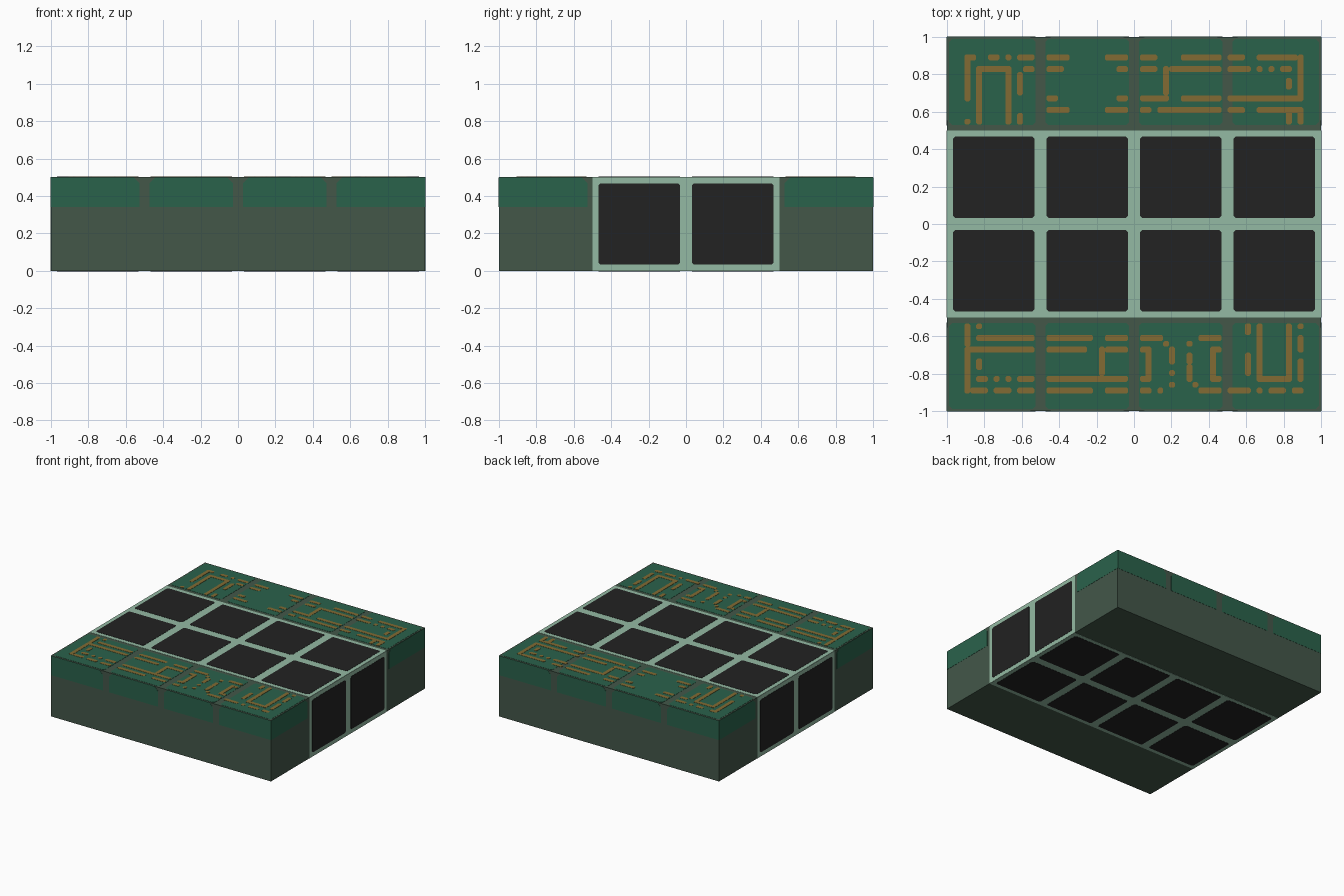
import bpy, bmesh
from mathutils import Matrix, Vector

if "Cube" in bpy.data.objects:
    bpy.data.objects.remove(bpy.data.objects["Cube"])


def material(name, r, g, b):
    lin = [(c / 255 / 12.92) if c < 11 else ((c / 255 + 0.055) / 1.055) ** 2.4 for c in (r, g, b)]
    m = bpy.data.materials.new(name)
    m.diffuse_color = (*lin, 1)
    m.use_nodes = True
    m.node_tree.nodes["Principled BSDF"].inputs["Base Color"].default_value = m.diffuse_color
    return m


BASE = material("grey green", 67, 87, 73)
GREEN = material("board green", 42, 98, 75)
PALE = material("pale green", 148, 186, 163)
BLACK = material("tile black", 34, 34, 34)
COPPER = material("trace copper", 130, 107, 51)


def frame(u, v, n, origin):
    """Matrix taking (u, v, height) on a face to world space."""
    m = Matrix((u, v, n)).transposed().to_4x4()
    m.translation = Vector(origin)
    return m


X, Y, Z = Vector((1, 0, 0)), Vector((0, 1, 0)), Vector((0, 0, 1))
TOP = frame(X, Y, Z, (0, 0, 0.5))
BOTTOM = frame(X, -Y, -Z, (0, 0, 0))
RIGHT = frame(Y, Z, X, (1, 0, 0))
LEFT = frame(-Y, Z, -X, (-1, 0, 0))
FRONT = frame(X, Z, -Y, (0, -1, 0))
BACK = frame(-X, Z, Y, (0, 1, 0))


def plate(bm, face, u0, u1, v0, v1, h, cut=(0, 0, 0, 0)):
    """Thin plate with chamfered corners (bl, br, tr, tl)."""
    pts = []
    for (u, v, du, dv), c in zip(((u0, v0, 1, 1), (u1, v0, -1, 1),
                                  (u1, v1, -1, -1), (u0, v1, 1, -1)), cut):
        if c == 0:
            pts.append((u, v))
        else:
            a, b = (u, v + dv * c), (u + du * c, v)
            pts += [a, b] if du == dv else [b, a]
    lo = [bm.verts.new(face @ Vector((u, v, -0.001))) for u, v in pts]
    hi = [bm.verts.new(face @ Vector((u, v, h))) for u, v in pts]
    bm.faces.new(hi)
    bm.faces.new(lo[::-1])
    for i in range(len(pts)):
        j = (i + 1) % len(pts)
        bm.faces.new((lo[i], lo[j], hi[j], hi[i]))


def finish(bm, name, mat):
    bmesh.ops.recalc_face_normals(bm, faces=bm.faces)
    me = bpy.data.meshes.new(name)
    bm.to_mesh(me)
    bm.free()
    me.materials.append(mat)
    bpy.context.collection.objects.link(bpy.data.objects.new(name, me))


# Solid slab body
bm = bmesh.new()
bmesh.ops.create_cube(bm, size=1, matrix=Matrix.Translation((0, 0, 0.25)) @ Matrix.Diagonal((2, 2, 0.5, 1)))
finish(bm, "slab_body", BASE)

# Pale band wrapped round the middle
bm = bmesh.new()
for f in (TOP, BOTTOM):
    plate(bm, f, -1, 1, -0.5, 0.5, 0.0015)
for f in (LEFT, RIGHT):
    plate(bm, f, -0.5, 0.5, 0, 0.5, 0.0015)
finish(bm, "pale_band", PALE)

# Black tiles set in the band
bm = bmesh.new()
c = (0.01,) * 4
for f in (TOP, BOTTOM):
    for i in range(4):
        for j in range(2):
            u, v = -1 + i * 0.5, -0.5 + j * 0.5
            plate(bm, f, u + 0.033, u + 0.467, v + 0.033, v + 0.467, 0.003, c)
for f in (LEFT, RIGHT):
    for u in (-0.5, 0):
        plate(bm, f, u + 0.033, u + 0.467, 0.033, 0.467, 0.003, c)
finish(bm, "black_tiles", BLACK)

# Green board panels on the top strips and upper edges of the sides
bm = bmesh.new()
k = 0.03
for i in range(4):
    u0 = -1 + i * 0.5
    a = u0 + (0.012 if i == 0 else 0.026)
    b = u0 + 0.5 - (0.012 if i == 3 else 0.026)
    for v0, v1 in ((-0.988, -0.53), (0.53, 0.988)):
        plate(bm, TOP, a, b, v0, v1, 0.0015, (0.015,) * 4)
    a = u0 + (0 if i == 0 else 0.027)
    b = u0 + 0.5 - (0 if i == 3 else 0.027)
    cut = (0, 0, 0 if i == 3 else k, 0 if i == 0 else k)
    for f in (FRONT, BACK):
        plate(bm, f, a, b, 0.34, 0.498, 0.0015, cut)
for f in (LEFT, RIGHT):
    plate(bm, f, -1, -0.527, 0.34, 0.498, 0.0015, (0, 0, k, 0))
    plate(bm, f, 0.527, 1, 0.34, 0.498, 0.0015, (0, 0, 0, k))
finish(bm, "green_panels", GREEN)

# Copper traces on a 64 x 16 grid per strip: row -> column runs, column -> row runs
back_rows = {
    3: [(3, 4), (7, 8), (10, 10), (12, 14), (17, 20), (27, 30), (33, 35), (40, 46), (48, 50), (53, 59)],
    5: [(5, 10), (13, 14), (17, 19), (29, 30), (33, 35), (38, 46), (48, 51), (53, 53), (55, 55), (57, 58)],
    10: [(17, 18), (29, 30), (33, 37), (40, 46), (48, 60)],
    12: [(17, 20), (27, 30), (33, 34), (36, 46), (48, 50), (53, 60)],
}
back_cols = {3: [(3, 10), (14, 14)], 5: [(5, 14)], 10: [(5, 14)], 12: [(6, 9), (13, 14)],
             37: [(5, 9)], 58: [(7, 8), (12, 14)], 60: [(3, 10), (12, 14)]}
front_rows = {
    3: [(5, 14), (17, 24), (27, 30), (33, 36), (43, 46)],
    5: [(3, 14), (17, 23), (27, 30), (33, 34), (45, 46)],
    10: [(5, 6), (8, 8), (10, 10), (12, 14), (17, 30), (33, 34), (45, 46), (53, 58)],
    12: [(4, 6), (8, 10), (12, 14), (17, 24), (27, 30), (33, 34), (36, 36), (43, 46),
         (48, 51), (53, 53), (55, 57), (59, 60)],
}
front_cols = {3: [(1, 4), (5, 12)], 5: [(1, 1), (7, 8)], 26: [(5, 9)], 34: [(5, 10)], 37: [(4, 4)],
              38: [(5, 7), (9, 9), (11, 11)], 41: [(4, 4), (6, 7), (8, 10)], 42: [(11, 11)],
              45: [(5, 10)], 51: [(1, 2), (6, 9)], 53: [(1, 10)], 58: [(1, 10)],
              60: [(1, 1), (3, 5), (7, 10)]}
P = 1 / 32
bm = bmesh.new()
for top_y, rows, cols in ((1, back_rows, back_cols), (-0.5, front_rows, front_cols)):
    runs = [(a, b, r, r, 0.003) for r, spans in rows.items() for a, b in spans]
    runs += [(q, q, a, b, 0.0034) for q, spans in cols.items() for a, b in spans]
    for c0, c1, r0, r1, h in runs:
        plate(bm, TOP, -1 + c0 * P, -1 + (c1 + 1) * P,
              top_y - (r1 + 1) * P, top_y - r0 * P, h, (0.008,) * 4)
finish(bm, "copper_traces", COPPER)
